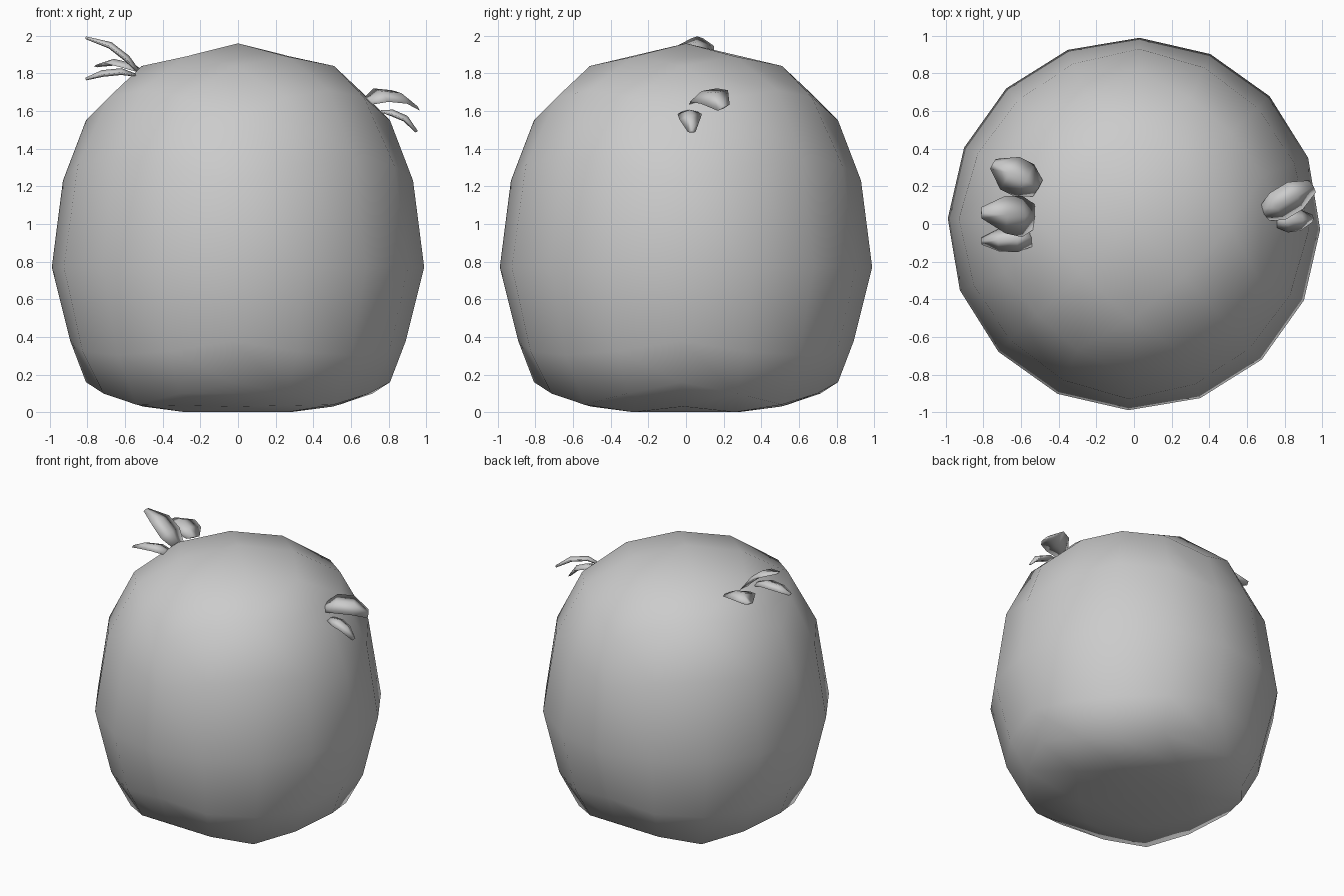
import bpy, bmesh, math
from mathutils import Vector, Matrix

cube = bpy.data.objects.get("Cube")
if cube:
    bpy.data.objects.remove(cube, do_unlink=True)

grey = bpy.data.materials.new("soft_grey")
grey.use_nodes = True
colour = (0.6, 0.6, 0.6, 1)
grey.diffuse_color = colour
grey.node_tree.nodes["Principled BSDF"].inputs["Base Color"].default_value = colour


def finish(bm, name):
    bmesh.ops.recalc_face_normals(bm, faces=bm.faces)
    for face in bm.faces:
        face.smooth = True
    mesh = bpy.data.meshes.new(name)
    bm.to_mesh(mesh)
    bm.free()
    mesh.materials.append(grey)
    obj = bpy.data.objects.new(name, mesh)
    bpy.context.collection.objects.link(obj)


# Vertical profile: unit sphere height -> (height, radius scale)
PROFILE = [(-1, 0, 1), (-.924, 0, 1), (-.863, .03, 1), (-.707, .04, 1.05),
           (-.678, .10, 1.04), (-.577, .16, .99), (-.281, .38, .93),
           (0, .77, .99), (.281, 1.23, .97), (.577, 1.55, .99),
           (.707, 1.71, 1), (.863, 1.84, 1.01), (.924, 1.89, 1), (1, 1.96, 1)]


def profile(n):
    for (a, za, ra), (b, zb, rb) in zip(PROFILE, PROFILE[1:]):
        if n <= b:
            t = max(0, (n - a) / (b - a))
            return za + (zb - za) * t, ra + (rb - ra) * t
    return PROFILE[-1][1:]


# Body: cube subdivided into a sphere, then reshaped along its height
bm = bmesh.new()
bmesh.ops.create_cube(bm, size=2)
bmesh.ops.subdivide_edges(bm, edges=bm.edges[:], cuts=3, use_grid_fill=True)
turn = Matrix.Rotation(math.radians(43.3), 3, 'Z')
for v in bm.verts:
    p = Vector([math.tan(c * math.pi / 4) for c in v.co]).normalized()
    p = turn @ p
    z, scale = profile(p.z)
    v.co = (p.x * scale, p.y * scale, z)
finish(bm, "body")


# Leaf: thin curved blade swept along a short path
def leaf(name, path, widths, side, thickness=0.018):
    bm = bmesh.new()
    side = Vector(side).normalized()
    path = [Vector(p) for p in path]
    rings = []
    for i, (p, w) in enumerate(zip(path, widths)):
        along = path[min(i + 1, len(path) - 1)] - path[max(i - 1, 0)]
        up = along.cross(side).normalized()
        if up.z < 0:
            up = -up
        t = up * thickness * (0.4 if i in (0, len(path) - 1) else 1)
        corners = [p + side * w - t * .3, p + t, p - side * w - t * .3, p - t]
        rings.append([bm.verts.new(c) for c in corners])
    for a, b in zip(rings, rings[1:]):
        for k in range(4):
            bm.faces.new((a[k], a[(k + 1) % 4], b[(k + 1) % 4], b[k]))
    bm.faces.new(rings[0])
    bm.faces.new(rings[-1])
    finish(bm, name)


# Right tuft of three leaves
leaf("right_leaf_upper",
     [(-.52, .04, 1.80), (-.59, .04, 1.88), (-.68, .05, 1.95), (-.81, .06, 1.99)],
     [.06, .11, .10, .03], (0, 1, 0))
leaf("right_leaf_back",
     [(-.51, .19, 1.81), (-.58, .23, 1.84), (-.66, .27, 1.86), (-.75, .32, 1.84)],
     [.05, .10, .10, .03], (.5, .85, 0))
leaf("right_leaf_front",
     [(-.54, -.07, 1.79), (-.62, -.08, 1.81), (-.72, -.085, 1.80), (-.81, -.09, 1.77)],
     [.05, .07, .06, .02], (0, 1, 0))

# Left tuft of two leaves
leaf("left_leaf_upper",
     [(.68, .05, 1.65), (.76, .09, 1.69), (.86, .15, 1.68), (.95, .20, 1.62)],
     [.04, .09, .09, .04], (-.45, .8, .4))
leaf("left_leaf_lower",
     [(.76, .02, 1.60), (.82, .02, 1.59), (.89, .02, 1.56), (.95, .03, 1.49)],
     [.04, .065, .055, .02], (0, 1, 0))
